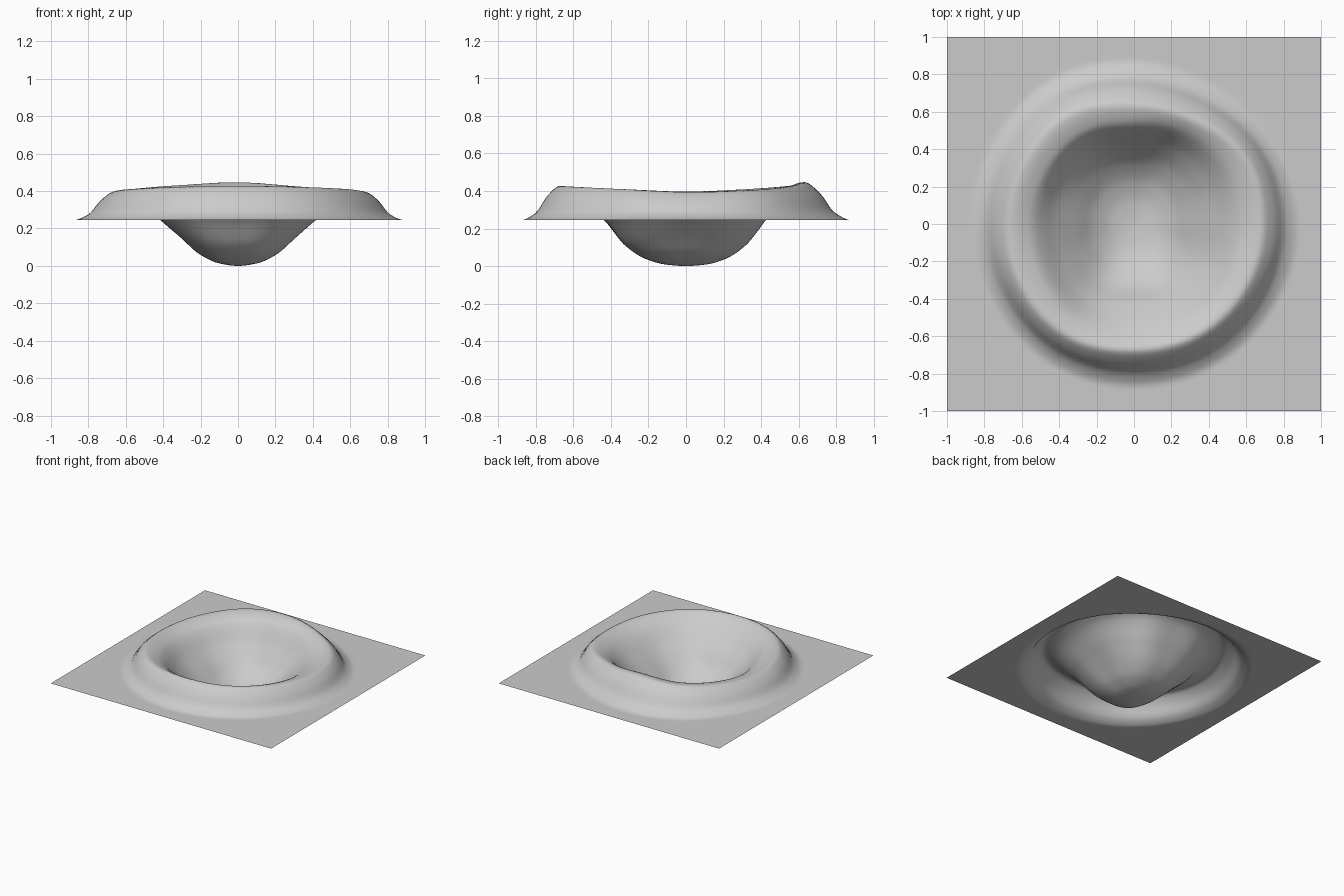
import bpy, bmesh, math

cube = bpy.data.objects.get("Cube")
if cube:
    bpy.data.objects.remove(cube, do_unlink=True)

GROUND = 0.245

# Every 30 degrees from +x: bowl edge, inner lip, crest and foot radius, crest height
RING = [
    (.41, .59, .68, .87, .395), (.43, .60, .69, .85, .405), (.45, .58, .64, .84, .425),
    (.42, .55, .63, .86, .447), (.44, .57, .67, .88, .43), (.43, .56, .66, .86, .41),
    (.41, .56, .66, .86, .397), (.43, .58, .68, .85, .41), (.46, .62, .69, .86, .422),
    (.43, .62, .67, .86, .428), (.45, .62, .68, .86, .422), (.44, .60, .68, .86, .41),
]


def ring_at(angle):
    """Closed cubic interpolation of the ring settings."""
    n = len(RING)
    u = (angle / math.tau * n) % n
    i, t = int(u), u - int(u)
    quads = zip(*(RING[(i + k) % n] for k in (-1, 0, 1, 2)))
    return [b + t / 2 * (c - a + t * (2*a - 5*b + 4*c - d + t * (3*(b - c) + d - a)))
            for a, b, c, d in quads]


def smooth_profile(pts, x):
    """Monotone cubic curve through the profile points."""
    if x >= pts[-1][0]:
        return pts[-1][1]
    slope = [(q[1] - p[1]) / (q[0] - p[0]) for p, q in zip(pts, pts[1:])]
    tan = [0] + [2*a*b / (a + b) if a * b > 0 else 0 for a, b in zip(slope, slope[1:])] + [0]
    i = next(k for k in range(len(slope)) if x <= pts[k + 1][0])
    w = pts[i + 1][0] - pts[i][0]
    t = (x - pts[i][0]) / w
    s = t * t * (3 - 2 * t)
    return (pts[i][1] * (1 - s) + pts[i + 1][1] * s
            + w * t * (1 - t) * ((1 - t) * tan[i] - t * tan[i + 1]))


def height(x, y):
    r, angle = math.hypot(x, y), math.atan2(y, x)
    bowl, lip, crest, foot, top = ring_at(angle)
    side = math.cos(2 * angle)
    skirt = foot - crest
    rise = top - GROUND
    return smooth_profile([
        (0, 0),
        (bowl * .25, .011 + .003 * side),
        (bowl * .5, .05 + .012 * side),
        (bowl * .75, .13 + .022 * side),
        (bowl, GROUND - .005),
        (lip, top - .025),
        (crest, top),
        (crest + skirt * .35, GROUND + rise * .72),
        (crest + skirt * .7, GROUND + rise * .2),
        (foot + .02, GROUND),
    ], r)


# Crater: one open sheet of terrain
bm = bmesh.new()
bmesh.ops.create_grid(bm, x_segments=120, y_segments=120, size=1)
for v in bm.verts:
    v.co.z = height(v.co.x, v.co.y)
for f in bm.faces:
    f.smooth = True
mesh = bpy.data.meshes.new("crater_terrain")
bm.to_mesh(mesh)
bm.free()
crater = bpy.data.objects.new("crater_terrain", mesh)
bpy.context.collection.objects.link(crater)

# Plain grey ground
grey = bpy.data.materials.new("ground_grey")
grey.use_nodes = True
colour = (.6, .6, .6, 1)
grey.diffuse_color = colour
grey.node_tree.nodes["Principled BSDF"].inputs["Base Color"].default_value = colour
mesh.materials.append(grey)
